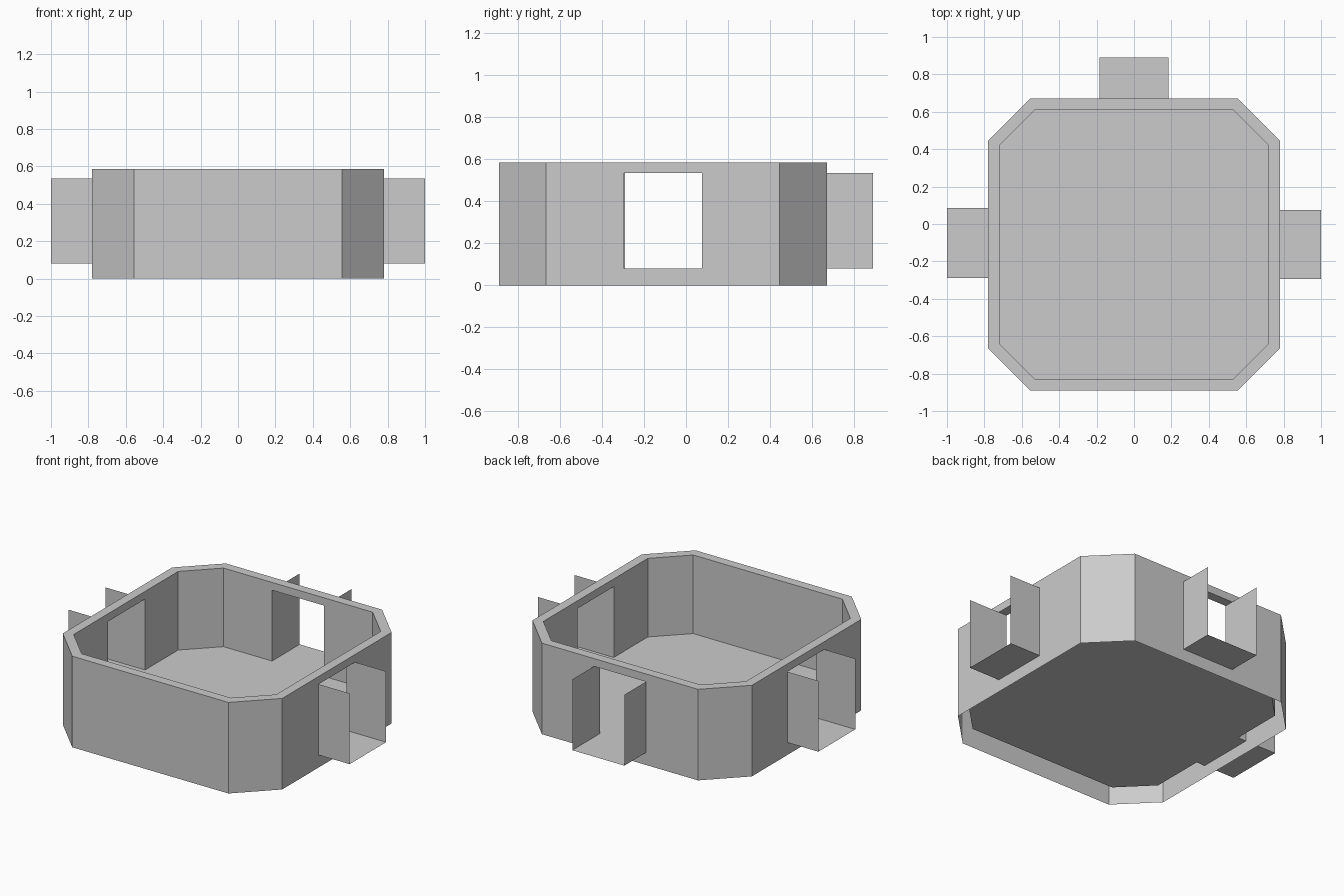
import bpy
from mathutils import Vector

if "Cube" in bpy.data.objects:
    bpy.data.objects.remove(bpy.data.objects["Cube"])

CY = -0.11                      # centre of the octagonal room in y
OUT, OUT_C = 0.78, 0.555        # outer half width, half length of straight side
INN, INN_C = 0.72, 0.53         # inner half width, half length of straight side
TOP, FLOOR, LINTEL, END = 0.585, 0.08, 0.535, 1.0

# side normal -> door extent along the side (None = solid wall)
SIDES = [
    ("right", Vector((1, 0)), (-0.185, 0.185)),
    ("back", Vector((0, 1)), (-0.185, 0.185)),
    ("left", Vector((-1, 0)), (-0.195, 0.18)),
    ("front", Vector((0, -1)), None),
]


def point(n, d, u, z):
    """Point at distance d along side normal n, u along the side, height z."""
    t = Vector((-n.y, n.x))
    p = n * d + t * u
    return (p.x, p.y + CY, z)


def make(name, faces):
    verts, polys = [], []
    for f in faces:
        polys.append(range(len(verts), len(verts) + len(f)))
        verts.extend(f)
    mesh = bpy.data.meshes.new(name)
    mesh.from_pydata(verts, [], [list(p) for p in polys])
    mesh.update()
    obj = bpy.data.objects.new(name, mesh)
    bpy.context.collection.objects.link(obj)
    return obj


def octagon(d, c, z):
    return [point(n, d, s * c, z) for _, n, _ in SIDES for s in (-1, 1)]


def shell(d, c, z0, inward):
    """Eight-sided wall with door openings cut into the straight sides."""
    faces = []
    for i, (_, n, door) in enumerate(SIDES):
        def panel(u0, u1, a, b):
            if b - a > 1e-4:
                faces.append([point(n, d, u0, a), point(n, d, u1, a),
                              point(n, d, u1, b), point(n, d, u0, b)])
        if door:
            lo, hi = door
            panel(-c, lo, z0, TOP)
            panel(hi, c, z0, TOP)
            panel(lo, hi, LINTEL, TOP)
            panel(lo, hi, z0, FLOOR)
        else:
            panel(-c, c, z0, TOP)
        # chamfered corner to the next side
        m = SIDES[(i + 1) % 4][1]
        faces.append([point(n, d, c, z0), point(m, d, -c, z0),
                      point(m, d, -c, TOP), point(n, d, c, TOP)])
    return [f[::-1] for f in faces] if inward else faces


# Walls: the hollow between them is open underneath
make("outer_wall", shell(OUT, OUT_C, 0, False))
make("inner_wall", shell(INN, INN_C, FLOOR, True))

# Flat rim joining both walls
o, i = octagon(OUT, OUT_C, TOP), octagon(INN, INN_C, TOP)
make("top_rim", [[o[k], o[(k + 1) % 8], i[(k + 1) % 8], i[k]] for k in range(8)])

# Raised floor
make("floor", [octagon(INN, INN_C, FLOOR)])

# Doorway passages: thin floor and sides, lintel only inside the wall
for name, n, door in SIDES:
    if not door:
        continue
    lo, hi = door
    faces = [
        [point(n, INN, lo, FLOOR), point(n, END, lo, FLOOR),
         point(n, END, hi, FLOOR), point(n, INN, hi, FLOOR)],
        [point(n, INN, lo, LINTEL), point(n, INN, hi, LINTEL),
         point(n, OUT, hi, LINTEL), point(n, OUT, lo, LINTEL)],
        [point(n, INN, lo, FLOOR), point(n, INN, lo, LINTEL),
         point(n, END, lo, LINTEL), point(n, END, lo, FLOOR)],
        [point(n, INN, hi, FLOOR), point(n, END, hi, FLOOR),
         point(n, END, hi, LINTEL), point(n, INN, hi, LINTEL)],
    ]
    make(name + "_doorway", faces)
